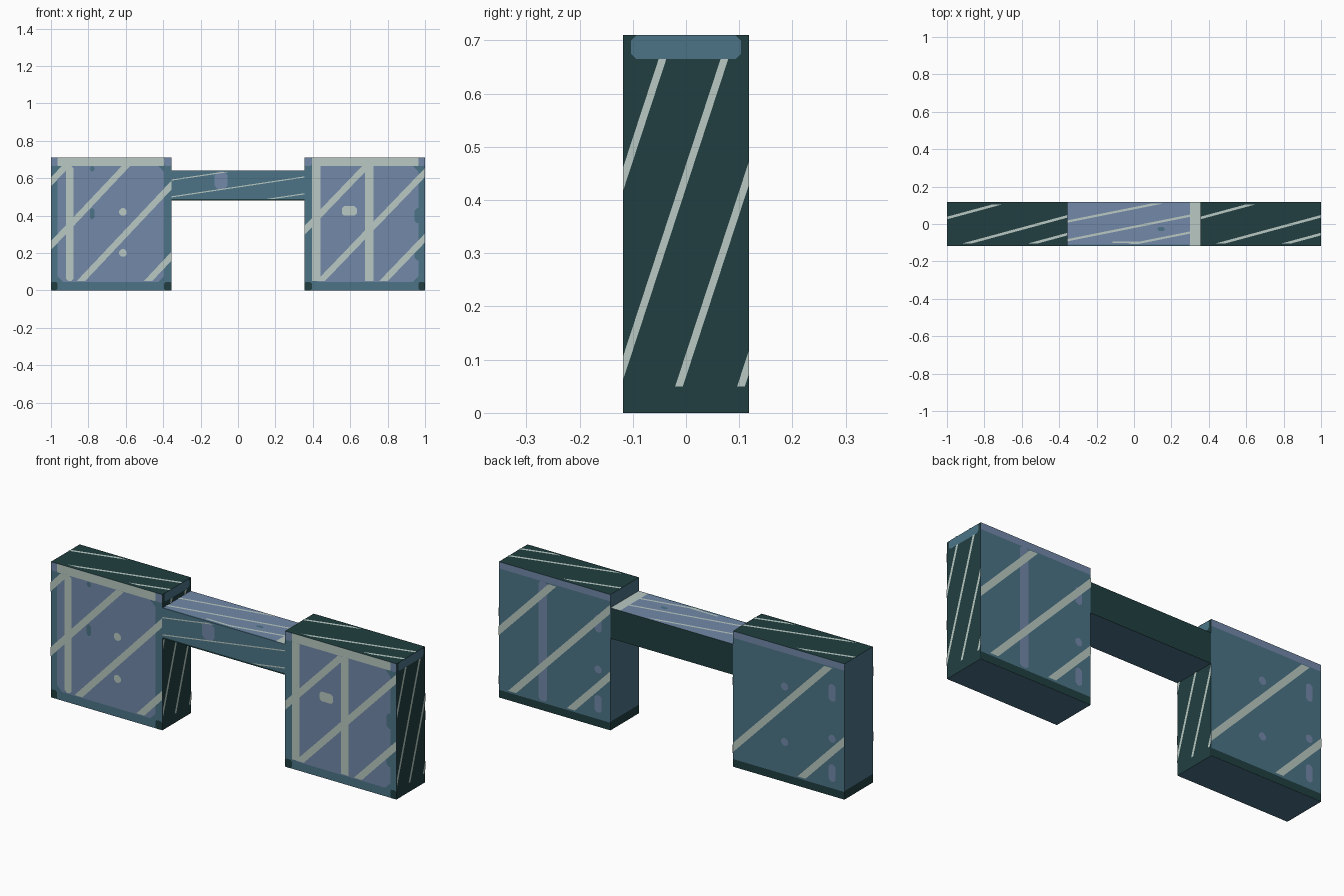
import bpy, bmesh
from mathutils import Vector

cube = bpy.data.objects.get("Cube")
if cube:
    bpy.data.objects.remove(cube, do_unlink=True)

W, H, D = 0.645, 0.71, 0.236      # block width, height, depth


# Four flat colours
def material(name, hexa):
    srgb = [int(hexa[i:i + 2], 16) / 255 for i in (0, 2, 4)]
    lin = [((c + 0.055) / 1.055) ** 2.4 for c in srgb] + [1]
    m = bpy.data.materials.new(name)
    m.use_nodes = True
    m.diffuse_color = lin
    m.node_tree.nodes["Principled BSDF"].inputs["Base Color"].default_value = lin
    return m


MATS = [material("pale_grey_green", "B9C9C2"), material("periwinkle", "7289A9"),
        material("teal", "4C7487"), material("dark_green", "213F40")]
PALE, PERI, TEAL, DARK = range(4)


def finish(name, bm):
    me = bpy.data.meshes.new(name)
    bm.to_mesh(me)
    bm.free()
    for m in MATS:
        me.materials.append(m)
    ob = bpy.data.objects.new(name, me)
    bpy.context.collection.objects.link(ob)
    return ob


# Box coloured by face direction
def box(name, lo, hi, top, back):
    bm = bmesh.new()
    bmesh.ops.create_cube(bm, size=1)
    lo, hi = Vector(lo), Vector(hi)
    for v in bm.verts:
        v.co = (lo + hi) / 2 + v.co * (hi - lo)
    bm.normal_update()
    for f in bm.faces:
        n = f.normal
        f.material_index = TEAL
        if n.z > 0.5:
            f.material_index = top
        elif n.y > 0.5:
            f.material_index = back
        elif n.x > 0.5:
            f.material_index = DARK
    return finish(name, bm)


# Flat painted markings laid on one side, in that side's own u, v coordinates
class Side:
    def __init__(self, name, origin, u, v):
        self.name, self.bm = name, bmesh.new()
        self.o, self.u, self.v = Vector(origin), Vector(u), Vector(v)
        self.n = self.u.cross(self.v)

    def poly(self, pts, colour, layer):
        lift = self.n * 0.0008 * layer
        f = self.bm.faces.new([self.bm.verts.new(self.o + self.u * a + self.v * b + lift)
                               for a, b in pts])
        f.material_index = colour
        return f

    def patch(self, u0, u1, v0, v1, colour, layer=1, cut=0.0):
        c = min(cut, (u1 - u0) / 2.5, (v1 - v0) / 2.5)
        if c <= 0:
            pts = [(u0, v0), (u1, v0), (u1, v1), (u0, v1)]
        else:
            pts = [(u0 + c, v0), (u1 - c, v0), (u1, v0 + c), (u1, v1 - c),
                   (u1 - c, v1), (u0 + c, v1), (u0, v1 - c), (u0, v0 + c)]
        self.poly(pts, colour, layer)

    def dot(self, u, v, colour, w=0.04, h=0.04, layer=2):
        self.patch(u - w / 2, u + w / 2, v - h / 2, v + h / 2, colour, layer, 0.012)

    # Slanted stripe v = slope * u + c, trimmed to a rectangle
    def stripe(self, slope, c, half, area, colour=PALE, layer=3):
        u0, u1, v0, v1 = area
        pts = [(u0, slope * u0 + c - half), (u1, slope * u1 + c - half),
               (u1, slope * u1 + c + half), (u0, slope * u0 + c + half)]
        face = self.poly(pts, colour, layer)
        geom = [face] + list(face.edges) + list(face.verts)
        for lim, sign in ((v0, -1), (v1, 1)):
            res = bmesh.ops.bisect_plane(self.bm, geom=geom, dist=1e-6,
                                         plane_co=self.o + self.v * lim,
                                         plane_no=self.v * sign, clear_outer=True)
            geom = [g for g in res["geom"] if g.is_valid]

    def done(self):
        finish(self.name, self.bm)


X, Y, Z = Vector((1, 0, 0)), Vector((0, 1, 0)), Vector((0, 0, 1))
EDGE, TOP = 0.045, 0.665

for side, x0 in (("right", -1.0), ("left", 1.0 - W)):
    is_right = side == "right"
    x1 = x0 + W
    box(side + "_block", (x0, -D / 2, 0), (x1, D / 2, H), DARK, TEAL)

    # Front panel, frame and stripes
    s = Side(side + "_block_front_markings", (x0, -D / 2, 0), X, Z)
    a, b = (0.035, 0.605) if is_right else (0.04, 0.61)
    s.patch(a, b, EDGE, TOP, PERI, 1, 0.03)
    s.patch(a, b, TOP, H, PALE, 1)
    for u0, u1 in ((0, a), (b, W)):
        s.patch(u0, u1, 0, EDGE, DARK, 1, 0.008)
        s.patch(u0, u1, TOP, H, PERI, 1, 0.008)
    if is_right:
        s.patch(0.08, 0.12, 0.05, TOP, PALE, 2, 0.012)
        for c in (0.24, -0.12, -0.5, 0.58):
            s.stripe(1.06, c, 0.024, (0, W, 0.05, TOP))
        s.dot(0.385, 0.42, PALE)
        s.dot(0.385, 0.2, PALE)
        s.dot(0.22, 0.41, TEAL, 0.025, 0.06)
        s.dot(0.22, 0.65, TEAL, 0.025, 0.03)
    else:
        s.patch(0.04, 0.085, 0.05, TOP, PALE, 2)
        s.patch(0.325, 0.37, 0.05, TOP, PALE, 2)
        for c in (0.32, -0.04, -0.39):
            s.stripe(1.04, c, 0.024, (0, W, 0.05, TOP))
        s.dot(0.24, 0.425, PALE, 0.08, 0.05)
        s.dot(0.61, 0.4, TEAL, 0.04, 0.08)
        s.dot(0.61, 0.2, TEAL, 0.04, 0.08)
    s.done()

    # Back band, stripes and dots
    s = Side(side + "_block_back_markings", (x1, D / 2, 0), -X, Z)
    s.patch(0, W, 0.675, H, PERI)
    s.patch(0, W, 0, 0.04, DARK)
    if not is_right:
        s.patch(0.23, 0.28, 0.05, 0.675, PERI, 2, 0.012)
    else:
        s.dot(0.3, 0.5, PERI)
        s.dot(0.3, 0.21, PERI)
    for v, h in ((0.12, 0.09), (0.3, 0.04), (0.54, 0.09)):
        s.dot(0.575, v, PERI, 0.04, h)
    for c in ((0.1, -0.36) if is_right else (0.35, -0.03, -0.38)):
        s.stripe(1.03, c, 0.024, (0, W, 0.05, 0.67))
    s.done()

    # Dark side with steep stripes
    s = Side(side + "_block_left_markings", (x1, -D / 2, 0), Y, Z)
    s.patch(0.015, 0.221, TOP, H, TEAL, 1, 0.01)
    for c in (0.44, 0.085, -0.27, -0.625):
        s.stripe(3.05, c, 0.022, (0, D, 0.05, TOP))
    s.done()

    # Plain side with a dark foot
    s = Side(side + "_block_right_markings", (x0, D / 2, 0), -Y, Z)
    s.patch(0, D, 0, 0.045, DARK)
    s.done()

    # Top stripes
    s = Side(side + "_block_top_markings", (x0, -D / 2, H), X, Y)
    for c in (0.15, -0.015, -0.11):
        s.stripe(0.27, c, 0.007, (0, W, 0.015, 0.221))
    s.done()

# Bridge set into both blocks
B, BY, Z0, Z1 = 0.355, 0.1165, 0.48, 0.64
box("bridge", (-0.47, -BY, Z0), (0.47, BY, Z1), PERI, DARK)

s = Side("bridge_front_markings", (-B, -BY, Z0), X, Z)
s.patch(0.23, 0.3, 0.06, 0.155, PERI, 1, 0.02)
s.patch(0, 2 * B, 0, 0.008, DARK)
for c in (0.11, 0.02, -0.07):
    s.stripe(0.15, c, 0.003, (0, 2 * B, 0.01, 0.152))
s.done()

s = Side("bridge_top_markings", (-B, -BY, Z1), X, Y)
s.patch(0.655, 2 * B, 0, 2 * BY, PALE)
s.patch(0, 0.65, 0, 0.008, TEAL)
s.patch(0.24, 0.4, 0.014, 0.024, PALE)
s.dot(0.5, 0.09, TEAL, 0.04, 0.02)
for c in (0.13, 0.03, -0.06):
    s.stripe(0.2, c, 0.006, (0, 0.655, 0.01, 0.225))
s.done()
